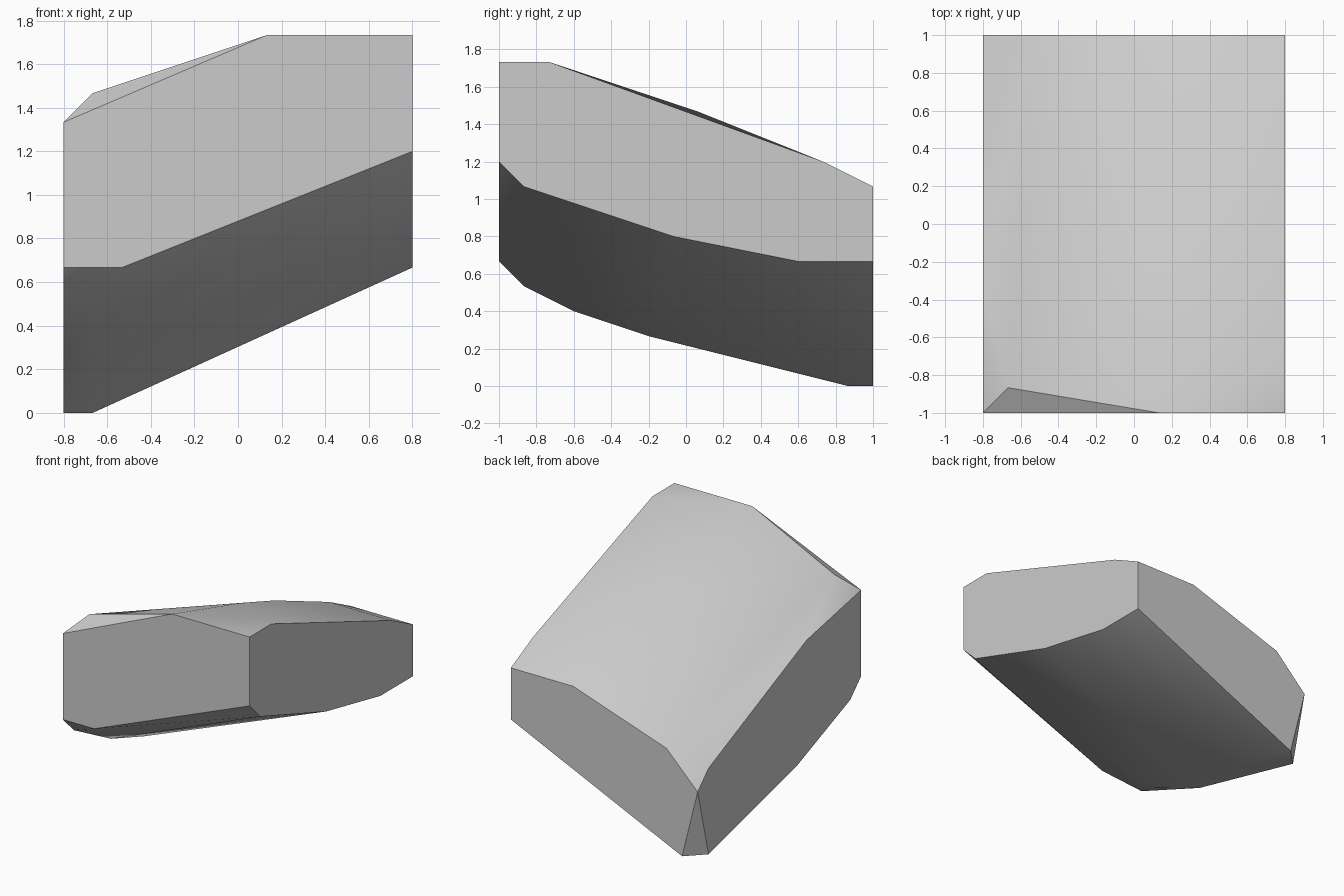
import bpy
import bmesh
import math
from mathutils import Vector

default_cube = bpy.data.objects.get("Cube")
if default_cube:
    bpy.data.objects.remove(default_cube, do_unlink=True)

# Grid step: the block is 12 steps wide, 15 deep and 13 high
STEP = 2 / 15
WIDTH, DEPTH = 12, 15


def side_wall(x, outline):
    """Outline of (depth, height) steps on a wall facing sideways."""
    return [(x, y, z) for y, z in outline]


def end_wall(y, outline):
    """Outline of (width, height) steps on a wall facing front or back."""
    return [(x, y, z) for x, z in outline]


# Four flat cut walls
front = end_wall(0, [(0, 10), (7, 13), (12, 13), (12, 9), (2, 5), (0, 5)])
back = end_wall(DEPTH, [(0, 4), (2, 6), (8, 8), (12, 8), (12, 5), (1, 0)])
left = side_wall(WIDTH, [(2, 13), (13, 9), (12, 5), (7, 6), (1, 8)])
right = side_wall(0, [(5, 9), (14, 5), (14, 0), (6, 2), (1, 4)])

# Rounded ridges of the slanted upper and lower surfaces
top_ridge = [(1, 1, 11), (8, 5, 12), (8, 8, 11), (8, 13, 9)]
bottom_ridge = [(1, 3, 3), (1, 6, 2)]

# Wrap one solid around the walls and ridges
bm = bmesh.new()
for x, y, z in front + back + left + right + top_ridge + bottom_ridge:
    bm.verts.new(Vector((x - WIDTH / 2, y - DEPTH / 2, z)) * STEP)
hull = bmesh.ops.convex_hull(bm, input=bm.verts[:])
loose = {v for v in hull["geom_interior"] if isinstance(v, bmesh.types.BMVert)}
bmesh.ops.delete(bm, geom=list(loose), context="VERTS")
bmesh.ops.dissolve_limit(bm, angle_limit=math.radians(0.5),
                         verts=bm.verts[:], edges=bm.edges[:])
bmesh.ops.recalc_face_normals(bm, faces=bm.faces[:])

mesh = bpy.data.meshes.new("slanted_stone_block")
bm.to_mesh(mesh)
bm.free()
block = bpy.data.objects.new("slanted_stone_block", mesh)
bpy.context.collection.objects.link(block)

# Plain light grey stone
grey = bpy.data.materials.new("light_grey")
grey.use_nodes = True
colour = (0.6, 0.6, 0.6, 1)
grey.diffuse_color = colour
grey.node_tree.nodes["Principled BSDF"].inputs["Base Color"].default_value = colour
mesh.materials.append(grey)

# Soft shading over the slanted surfaces, crisp wall edges
bpy.ops.object.select_all(action="DESELECT")
block.select_set(True)
bpy.context.view_layer.objects.active = block
bpy.ops.object.shade_smooth_by_angle(angle=math.radians(30))
